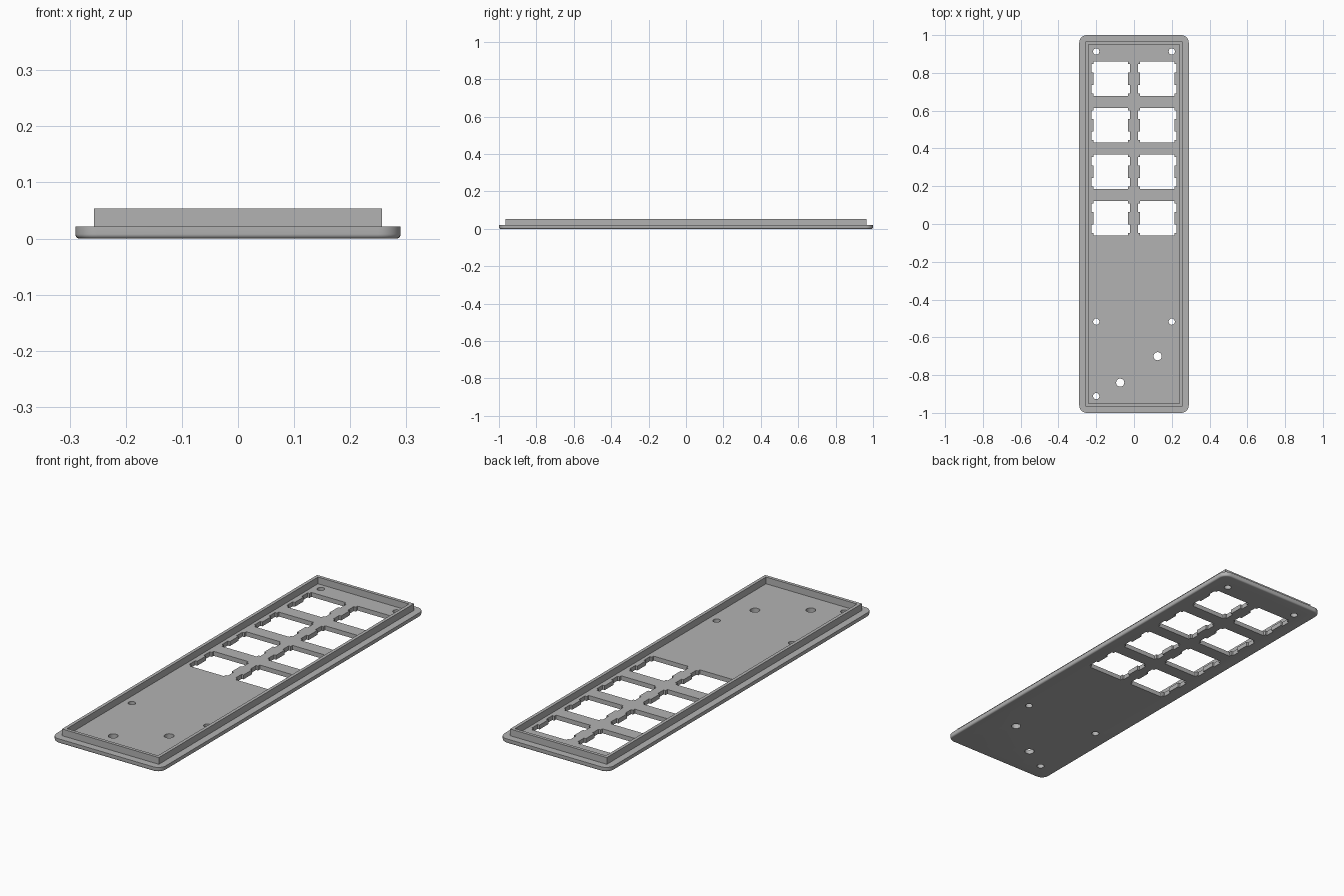
import bpy, bmesh
from math import cos, sin, pi

if "Cube" in bpy.data.objects:
    bpy.data.objects.remove(bpy.data.objects["Cube"])

HALF_X, HALF_Y = 0.29, 1.0
PLATE_TOP, RIM_TOP = 0.0213, 0.0535
FILLET, CORNER = 0.008, 0.04

grey = bpy.data.materials.new("plain grey")
grey.use_nodes = True
grey.diffuse_color = (0.45, 0.45, 0.45, 1)
grey.node_tree.nodes["Principled BSDF"].inputs["Base Color"].default_value = (0.45, 0.45, 0.45, 1)


def make_object(name, bm):
    bmesh.ops.recalc_face_normals(bm, faces=bm.faces)
    mesh = bpy.data.meshes.new(name)
    bm.to_mesh(mesh)
    bm.free()
    mesh.materials.append(grey)
    obj = bpy.data.objects.new(name, mesh)
    bpy.context.collection.objects.link(obj)
    return obj


def loft(bm, rings):
    """Closed solid through (outline, height) rings."""
    loops = [[bm.verts.new((x, y, z)) for x, y in pts] for pts, z in rings]
    n = len(loops[0])
    for a, b in zip(loops, loops[1:]):
        for i in range(n):
            j = (i + 1) % n
            bm.faces.new((a[i], a[j], b[j], b[i]))
    bm.faces.new(loops[0][::-1])
    bm.faces.new(loops[-1])


def rounded_rect(hx, hy, r, steps=8):
    pts = []
    for k, (sx, sy) in enumerate([(1, 1), (-1, 1), (-1, -1), (1, -1)]):
        for i in range(steps + 1):
            a = (k + i / steps) * pi / 2
            pts.append((sx * (hx - r) + r * cos(a), sy * (hy - r) + r * sin(a)))
    return pts


def circle(cx, cy, r, n=32):
    return [(cx + r * cos(2 * pi * i / n), cy + r * sin(2 * pi * i / n)) for i in range(n)]


def key_opening(cx, cy):
    """Square opening with two clip notches on each side."""
    w, wide, h = 0.0915, 0.102, 0.0915
    side = [(w, -h), (w, -0.078), (wide, -0.078), (wide, -0.033), (w, -0.033)]
    right = side + [(x, -y) for x, y in reversed(side)]
    left = [(-x, -y) for x, y in right]
    return [(cx + x, cy + y) for x, y in right + left]


# Base plate with a rounded lower edge
bm = bmesh.new()
rings = []
for i in range(6):
    a = i / 5 * pi / 2
    d = FILLET * (1 - sin(a))
    rings.append((rounded_rect(HALF_X - d, HALF_Y - d, CORNER - d), FILLET * (1 - cos(a))))
rings.append((rounded_rect(HALF_X, HALF_Y, CORNER), PLATE_TOP))
loft(bm, rings)
plate = make_object("base_plate", bm)

# Cutter for the key openings and round holes
bm = bmesh.new()
outlines = [key_opening(x, 0.03 + 0.2463 * row) for x in (-0.1225, 0.1225) for row in range(4)]
screws = [(-0.2, 0.913), (0.2, 0.913), (-0.2, -0.517), (0.2, -0.517), (-0.2, -0.911)]
outlines += [circle(x, y, 0.0165) for x, y in screws]
outlines += [circle(x, y, 0.0215) for x, y in [(0.125, -0.70), (-0.073, -0.84)]]
for pts in outlines:
    loft(bm, [(pts, -0.05), (pts, 0.1)])
cutter = make_object("hole_cutter", bm)
cutter.hide_render = True

cut = plate.modifiers.new("holes", "BOOLEAN")
cut.operation = "DIFFERENCE"
cut.solver = "EXACT"
cut.object = cutter
bpy.context.view_layer.objects.active = plate
plate.select_set(True)
bpy.ops.object.modifier_apply(modifier="holes")
bpy.data.objects.remove(cutter)
bpy.ops.object.shade_smooth_by_angle(angle=0.5)

# Raised rim with square corners
bm = bmesh.new()
corners = [(1, 1), (-1, 1), (-1, -1), (1, -1)]
loops = [[bm.verts.new((sx * hx, sy * hy, z)) for sx, sy in corners]
         for hx, hy, z in [(0.2565, 0.965, PLATE_TOP), (0.2565, 0.965, RIM_TOP),
                           (0.241, 0.9495, RIM_TOP), (0.241, 0.9495, PLATE_TOP)]]
for a, b in zip(loops, loops[1:]):
    for i in range(4):
        j = (i + 1) % 4
        bm.faces.new((a[i], a[j], b[j], b[i]))
make_object("raised_rim", bm)
